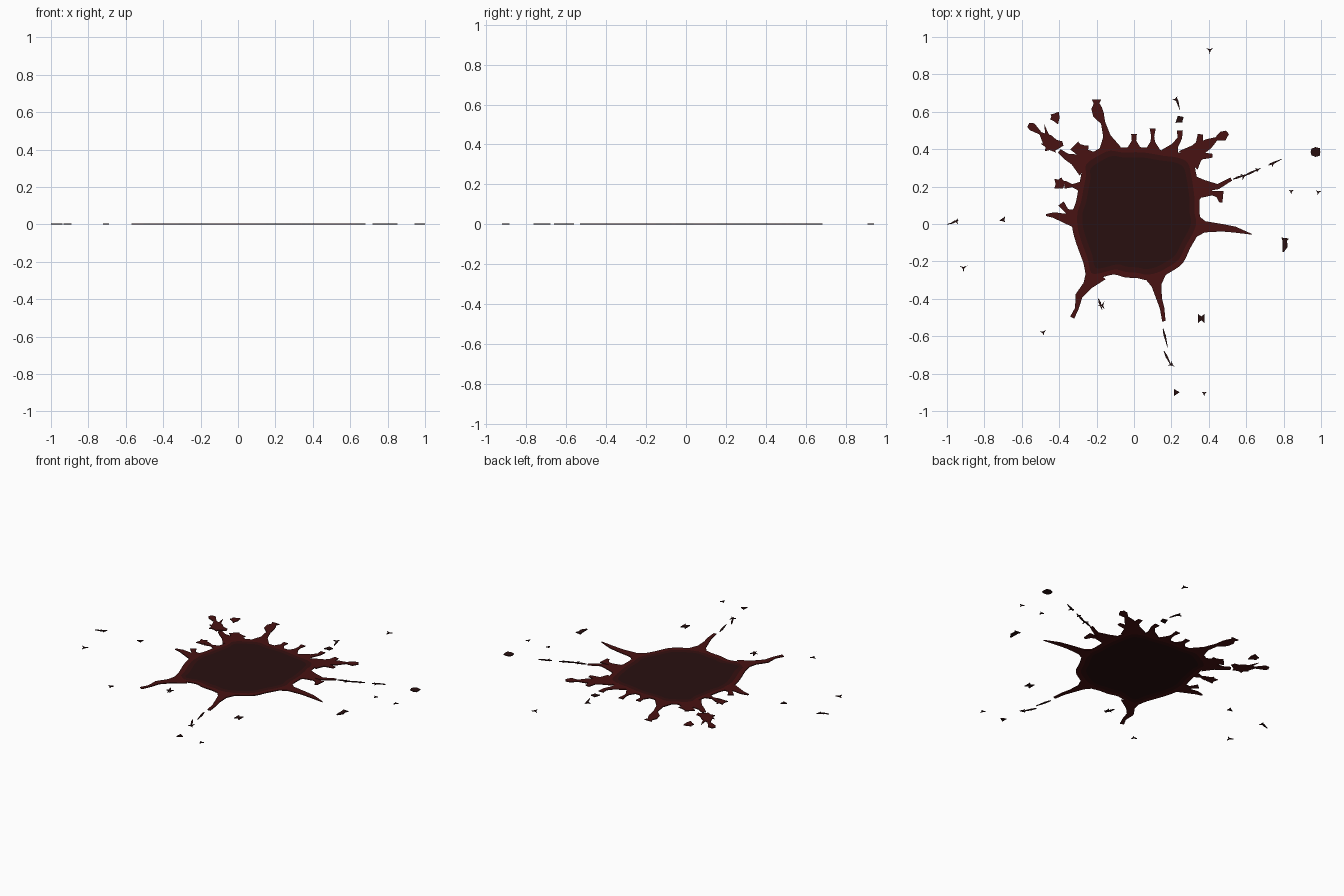
import bpy, bmesh
from math import cos, sin, radians
from mathutils import Vector

THICK = 0.005


def material(name, rgb):
    m = bpy.data.materials.new(name)
    m.diffuse_color = (*rgb, 1)
    return m


DARK = material("dark_red", (0.022, 0.005, 0.005))
MID = material("middle_red", (0.035, 0.005, 0.005))
EDGE = material("edge_red", (0.065, 0.006, 0.006))


def finish(name, bm, mats):
    # give the flat sheet its thin body
    bmesh.ops.recalc_face_normals(bm, faces=bm.faces)
    top = bm.faces[:]
    if sum(f.normal.z * f.calc_area() for f in top) < 0:
        bmesh.ops.reverse_faces(bm, faces=top)
    bmesh.ops.solidify(bm, geom=top, thickness=THICK)
    low = min(v.co.z for v in bm.verts)
    bmesh.ops.translate(bm, verts=bm.verts, vec=(0, 0, -low))
    bmesh.ops.recalc_face_normals(bm, faces=bm.faces)
    me = bpy.data.meshes.new(name)
    bm.to_mesh(me)
    bm.free()
    for m in mats:
        me.materials.append(m)
    ob = bpy.data.objects.new(name, me)
    bpy.context.collection.objects.link(ob)


def smooth_loop(pts, steps=3):
    # closed curve through the points
    out, n = [], len(pts)
    p = [Vector(q) for q in pts]
    for i in range(n):
        a, b, c, d = p[i - 1], p[i], p[(i + 1) % n], p[(i + 2) % n]
        for s in range(steps):
            t = s / steps
            out.append(0.5 * (2 * b + (c - a) * t + (2 * a - 5 * b + 4 * c - d) * t * t
                              + (3 * b - a - 3 * c + d) * t ** 3))
    return out


def ribbon(name, path, mat=EDGE):
    # path of (x, y, half width)
    bm = bmesh.new()
    prev = None
    for i, (x, y, w) in enumerate(path):
        a = Vector(path[max(i - 1, 0)][:2])
        b = Vector(path[min(i + 1, len(path) - 1)][:2])
        d = (b - a).normalized() * w
        pair = (bm.verts.new((x - d.y, y + d.x, 0)), bm.verts.new((x + d.y, y - d.x, 0)))
        if prev:
            bm.faces.new((prev[0], prev[1], pair[1], pair[0]))
        prev = pair
    finish(name, bm, [mat])


def star(name, x, y, arms, core, mat=DARK):
    # spiky spot: arms are (angle, length), with notches of radius core between
    bm = bmesh.new()
    mid = bm.verts.new((x, y, 0))
    ring = []
    for i, (ang, length) in enumerate(arms):
        nxt = arms[(i + 1) % len(arms)][0]
        half = ang + ((nxt - ang) % 360) / 2
        for a, r in ((ang, length), (half, core)):
            ring.append(bm.verts.new((x + r * cos(radians(a)), y + r * sin(radians(a)), 0)))
    for a, b in zip(ring, ring[1:] + ring[:1]):
        bm.faces.new((mid, a, b))
    finish(name, bm, [mat])


# main pool: dark centre, redder towards the rim
outline = smooth_loop([
    (.05, .41), (.17, .39), (.25, .38), (.31, .35), (.33, .28), (.34, .22), (.35, .14), (.35, .06),
    (.36, 0), (.34, -.06), (.30, -.13), (.26, -.21), (.19, -.26), (.13, -.29), (.07, -.30),
    (.02, -.29), (-.05, -.285), (-.11, -.27), (-.19, -.29), (-.25, -.29), (-.27, -.21),
    (-.31, -.10), (-.33, -.02), (-.33, .06), (-.31, .12), (-.295, .20), (-.28, .28),
    (-.28, .34), (-.21, .39), (-.14, .42), (-.07, .41)])
centre = Vector((.02, .07))
bm = bmesh.new()
loops = [[bm.verts.new((*(centre + (p - centre) * s), 0)) for p in outline] for s in (1, .92, .84)]
n = len(outline)
for k in range(2):
    for i in range(n):
        j = (i + 1) % n
        f = bm.faces.new((loops[k][i], loops[k][j], loops[k + 1][j], loops[k + 1][i]))
        f.material_index = k
bm.faces.new(loops[2]).material_index = 2
finish("main_pool", bm, [EDGE, MID, DARK])

# tendrils thrown out from the pool
tendrils = {
    "top_left_drop": [(-.13, .40, .06), (-.145, .47, .02), (-.165, .54, .012), (-.19, .585, .03),
                      (-.20, .62, .028), (-.20, .645, .015), (-.20, .665, .025)],
    "bottom_left": [(-.20, -.26, .06), (-.25, -.33, .025), (-.295, -.385, .02),
                    (-.305, -.45, .01), (-.33, -.50, .012)],
    "bottom": [(.11, -.26, .07), (.12, -.33, .026), (.135, -.40, .015), (.15, -.45, .012),
               (.16, -.52, .009)],
    "right": [(.32, -.01, .07), (.38, -.015, .03), (.47, -.02, .02), (.54, -.03, .016),
              (.63, -.055, .002)],
    "right_upper": [(.32, .19, .08), (.38, .205, .03), (.45, .20, .014), (.52, .24, .009)],
}
for name, path in tendrils.items():
    ribbon(name + "_tendril", path)
tendrils = {
    "top_right": [(.29, .34, .07), (.35, .40, .035), (.40, .43, .027), (.44, .455, .01),
                  (.475, .47, .027), (.50, .49, .012)],
    "top_right_spur": [(.31, .34, .04), (.36, .365, .02), (.42, .365, .01)],
    "top_right_upper_spur": [(.32, .38, .04), (.35, .43, .02), (.355, .48, .014)],
    "top_right_spike": [(.19, .37, .05), (.22, .42, .018), (.245, .46, .012), (.245, .50, .016)],
    "top_middle_spike": [(0, .40, .04), (0, .445, .012), (0, .48, .015)],
    "top_small_spike": [(.10, .38, .05), (.10, .44, .012), (.10, .47, .008), (.10, .51, .016)],
    "left": [(-.30, .03, .06), (-.37, .03, .025), (-.43, .048, .015), (-.47, .048, .005)],
    "left_spur": [(-.32, .05, .03), (-.36, .07, .012), (-.39, .11, .018)],
    "left_blob": [(-.28, .20, .03), (-.33, .205, .008), (-.37, .21, .022)],
    "left_upper": [(-.26, .31, .06), (-.32, .345, .03), (-.36, .36, .018), (-.40, .39, .012)],
    "upper_left_spur": [(-.25, .35, .05), (-.29, .39, .025), (-.32, .42, .03)],
}
for name, path in tendrils.items():
    ribbon(name + "_tendril", path)

# chain of drops off the upper left
ribbon("upper_left_drop_chain", [(-.565, .53, .012), (-.545, .52, .022), (-.50, .485, .008),
                                 (-.46, .445, .035), (-.42, .42, .03), (-.38, .43, .012)])
ribbon("right_upper_branch", [(.36, .17, .03), (.42, .165, .012), (.46, .16, .025), (.465, .115, .008)])

# larger spots: x, y, arms, notch radius
spots = [
    (-.395, .215, [(20, .035), (80, .035), (140, .04), (220, .04), (300, .03)], .024),
    (-.42, .57, [(60, .035), (150, .03), (200, .03), (290, .04)], .022),
    (-.265, .40, [(40, .03), (130, .035), (230, .03), (310, .035)], .02),
    (-.45, .42, [(20, .05), (105, .12), (170, .05), (230, .04), (310, .05)], .025),
    (.245, .56, [(30, .024), (120, .022), (220, .03), (310, .022)], .016),
    (.97, .385, [(40, .031), (140, .028), (220, .028), (320, .031)], .026),
    (.225, -.90, [(0, .02), (120, .02), (240, .022)], .01),
    (-.70, .022, [(60, .022), (190, .022), (310, .016)], .008),
]
for i, (x, y, arms, core) in enumerate(spots):
    star(f"spot_{i + 1}", x, y, arms, core, EDGE if i < 4 else DARK)

# pinched spots on the right and bottom
ribbon("right_pinched_spot", [(.808, -.075, .02), (.806, -.09, .012), (.808, -.12, .014),
                              (.798, -.15, .003)], DARK)
ribbon("bottom_bow_tie_spot", [(.342, -.505, .025), (.36, -.505, .01), (.376, -.505, .025)], DARK)

# thin streaks
streaks = [((.53, .24), (.60, .265)), ((.59, .258), (.68, .30)), ((.72, .315), (.79, .347)),
           ((.155, -.56), (.18, -.66)), ((.16, -.68), (.20, -.76)), ((.225, .68), (.245, .61)),
           ((-.19, -.40), (-.17, -.46))]
for i, (a, b) in enumerate(streaks):
    t = [(a[0] + (b[0] - a[0]) * k, a[1] + (b[1] - a[1]) * k) for k in (0, .35, 1)]
    ribbon(f"streak_{i + 1}", [(*t[0], .002), (*t[1], .006), (*t[2], .001)], DARK)

# tiny three-pointed flecks: x, y, turn, reach
flecks = [(.405, .93, 30, .022), (.222, .665, 60, .02), (.84, .175, 30, .016), (.985, .17, 20, .016),
          (.74, .32, 40, .018), (.585, .255, 20, .022), (.375, -.905, 30, .016), (.20, -.75, 80, .022),
          (-.485, -.58, 45, .02), (-.17, -.435, 60, .025), (-.912, -.235, 30, .024),
          (-.95, .015, 60, .022), (.66, .29, 20, .016)]
for i, (x, y, turn, reach) in enumerate(flecks):
    star(f"fleck_{i + 1}", x, y, [(turn, reach), (turn + 120, reach), (turn + 240, reach)], .005)
ribbon("far_left_streak", [(-1.0, -.002, .001), (-.97, .006, .004), (-.94, .02, .003)], DARK)
